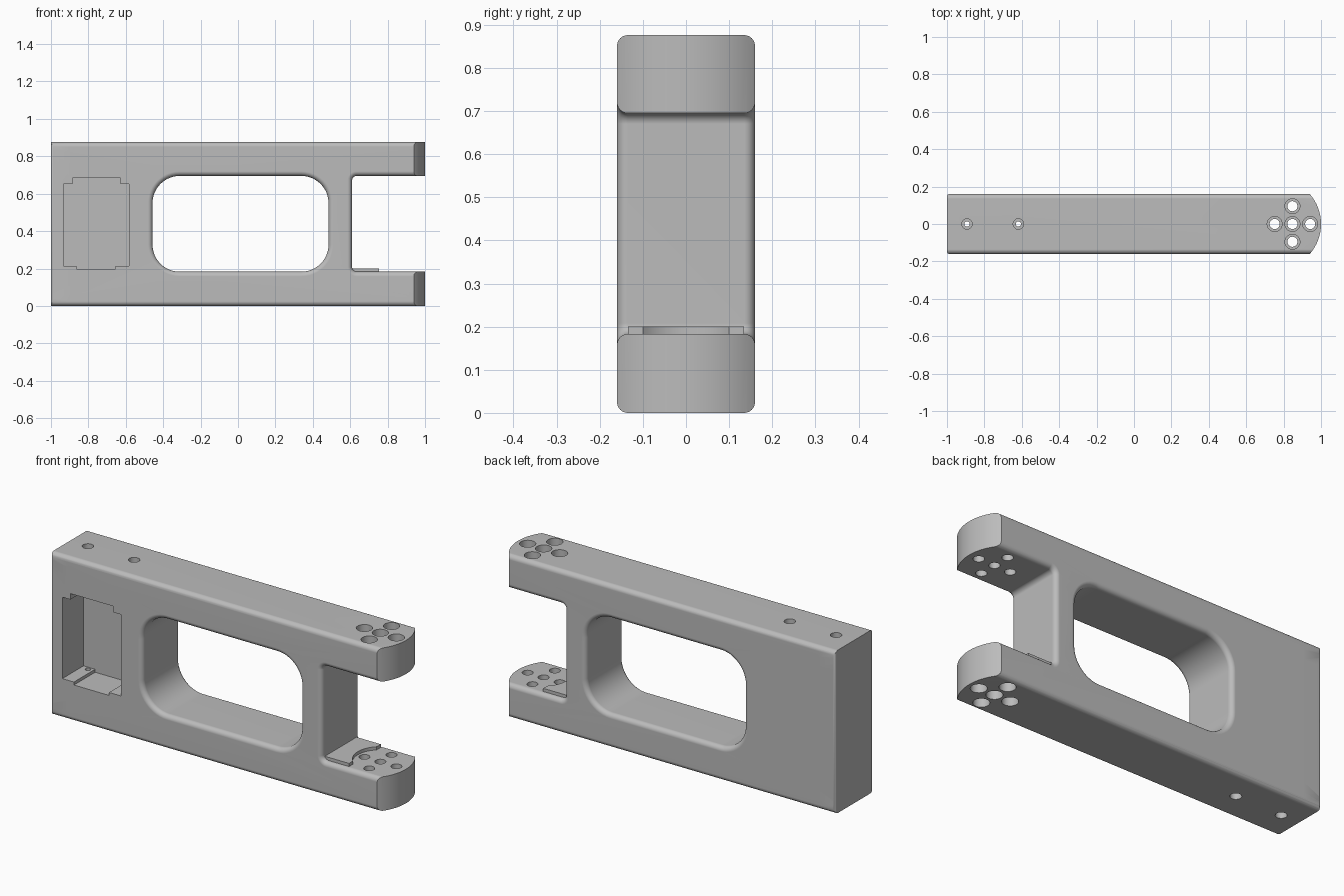
import bpy, bmesh, math
from mathutils import Vector

cube = bpy.data.objects.get("Cube")
if cube:
    bpy.data.objects.remove(cube, do_unlink=True)

HALF, TOP, FILLET = 0.16, 0.876, 0.025
LOW, HIGH = 0.183, 0.695          # inner faces of the two arms

grey = bpy.data.materials.new("plain grey")
grey.use_nodes = True
grey.diffuse_color = (0.5, 0.5, 0.5, 1)
grey.node_tree.nodes["Principled BSDF"].inputs["Base Color"].default_value = grey.diffuse_color


def make_object(name, bm):
    bmesh.ops.recalc_face_normals(bm, faces=bm.faces[:])
    mesh = bpy.data.meshes.new(name)
    bm.to_mesh(mesh)
    bm.free()
    mesh.materials.append(grey)
    ob = bpy.data.objects.new(name, mesh)
    bpy.context.collection.objects.link(ob)
    return ob


def arc(cx, cy, r, start, end, steps=12):
    return [Vector((cx + r * math.cos(math.radians(start + (end - start) * i / steps)),
                    cy + r * math.sin(math.radians(start + (end - start) * i / steps))))
            for i in range(steps + 1)]


def inset(loop, d):
    """Move a loop towards its left side with mitred corners."""
    out = []
    for i, p in enumerate(loop):
        a = (p - loop[i - 1]).normalized()
        b = (loop[(i + 1) % len(loop)] - p).normalized()
        na, nb = Vector((-a.y, a.x)), Vector((-b.y, b.x))
        out.append(p + (na + nb) * d / (1 + na.dot(nb)))
    return out


def bridge(bm, rings):
    for ra, rb in zip(rings, rings[1:]):
        n = len(ra)
        for i in range(n):
            bm.faces.new((ra[i], ra[(i + 1) % n], rb[(i + 1) % n], rb[i]))


def prism(name, loop, lo, hi, upright=True):
    """Extrude a plan along z, or a front outline along y."""
    bm = bmesh.new()
    rings = [[bm.verts.new((p.x, p.y, h) if upright else (p.x, h, p.y)) for p in loop]
             for h in (lo, hi)]
    bridge(bm, rings)
    for ring in rings:
        bm.faces.new(ring)
    return make_object(name, bm)


def rectangle(x0, x1, y0, y1):
    return [Vector(p) for p in ((x0, y0), (x1, y0), (x1, y1), (x0, y1))]


def combine(target, tool, operation):
    mod = target.modifiers.new("combine", 'BOOLEAN')
    mod.operation, mod.object, mod.solver = operation, tool, 'EXACT'
    bpy.context.view_layer.objects.active = target
    bpy.ops.object.modifier_apply(modifier=mod.name)
    bpy.data.objects.remove(tool, do_unlink=True)


# Frame: outline with the fork slot, plus the large window, edges rounded
r = 0.025
outline = [Vector((-1.1, 0)), Vector((1.1, 0)), Vector((1.1, LOW))]
outline += arc(0.61 + r, LOW + r, r, 270, 180, 6)
outline += arc(0.61 + r, HIGH - r, r, 180, 90, 6)
outline += [Vector((1.1, HIGH)), Vector((1.1, TOP)), Vector((-1.1, TOP))]
x0, x1, r = -0.457, 0.484, 0.145
window = (arc(x0 + r, LOW + r, r, 270, 180) + arc(x0 + r, HIGH - r, r, 180, 90)
          + arc(x1 - r, HIGH - r, r, 90, 0) + arc(x1 - r, LOW + r, r, 0, -90))

bm = bmesh.new()
section = [(FILLET * (1 - math.sin(t)), -HALF + FILLET * (1 - math.cos(t)))
           for t in (math.pi / 12 * i for i in range(7))]
section += [(d, -y) for d, y in reversed(section)]
caps = ([], [])
for loop in (outline, window):
    rings = [[bm.verts.new((p.x, y, p.y)) for p in inset(loop, d)] for d, y in section]
    bridge(bm, rings)
    for edges, ring in zip(caps, (rings[0], rings[-1])):
        edges += [bm.edges.get((ring[i - 1], ring[i])) for i in range(len(ring))]
for edges, side in zip(caps, (-1, 1)):
    bmesh.ops.triangle_fill(bm, use_beauty=True, edges=edges, normal=(0, side, 0))
frame = make_object("fork_frame", bm)

# Trim to the plan: bowed fork tips and softened square end
bow, half_angle = 0.243, math.degrees(math.asin(0.165 / 0.243))
plan = arc(1 - bow, 0, bow, -half_angle, half_angle, 24)
c = 0.012
plan += [Vector((0.9, 0.2)), Vector((-0.9, 0.2)), Vector((-0.9, HALF))]
plan += arc(-1 + c, HALF - c, c, 90, 180, 4) + arc(-1 + c, -HALF + c, c, 180, 270, 4)
plan += [Vector((-0.9, -HALF)), Vector((-0.9, -0.2)), Vector((0.9, -0.2))]
combine(frame, prism("plan_trim", plan, -0.1, 1), 'INTERSECT')

# Front pocket with shallow notches above and below
pocket = [Vector(p) for p in (
    (-0.933, 0.214), (-0.864, 0.214), (-0.864, 0.198), (-0.655, 0.198), (-0.655, 0.214),
    (-0.583, 0.214), (-0.583, 0.652), (-0.628, 0.652), (-0.628, 0.684), (-0.885, 0.684),
    (-0.885, 0.652), (-0.933, 0.652))]
combine(frame, prism("pocket_cutter", pocket, -0.3, 0.02, False), 'DIFFERENCE')

# Counterbored screw holes through both arms
holes = [(0.847 + dx, dy, 0.04, 0.027)
         for dx, dy in ((0, 0), (0.095, 0), (-0.095, 0), (0, 0.095), (0, -0.095))]
holes += [(x, 0, 0.028, 0.014) for x in (-0.893, -0.618)]
bm = bmesh.new()
for x, y, wide, narrow in holes:
    for base, sign in ((0, 1), (TOP, -1)):
        rings = [[bm.verts.new((p.x, p.y, base + sign * h)) for p in arc(x, y, rad, 0, 348.75, 31)]
                 for rad, h in ((wide, -0.05), (wide, 0.1), (narrow, 0.1), (narrow, 0.26))]
        bridge(bm, rings)
        bm.faces.new(rings[0])
        bm.faces.new(rings[-1])
combine(frame, make_object("hole_cutter", bm), 'DIFFERENCE')

# Raised stop on the lower arm with a scooped edge
a = math.degrees(math.asin(0.1 / 0.138))
stop = [Vector((0.6, 0.135)), Vector((0.6, -0.135)), Vector((0.755, -0.135))]
stop += arc(0.85, 0, 0.138, 180 + a, 180 - a, 16) + [Vector((0.755, 0.135))]
combine(frame, prism("stop_plate", stop, LOW - 0.02, 0.2), 'UNION')

# Smooth fillets, crisp edges
bpy.ops.object.select_all(action='DESELECT')
frame.select_set(True)
bpy.context.view_layer.objects.active = frame
bpy.ops.object.shade_smooth_by_angle(angle=math.radians(30))
weighted = frame.modifiers.new("even_shading", 'WEIGHTED_NORMAL')
weighted.keep_sharp = True
